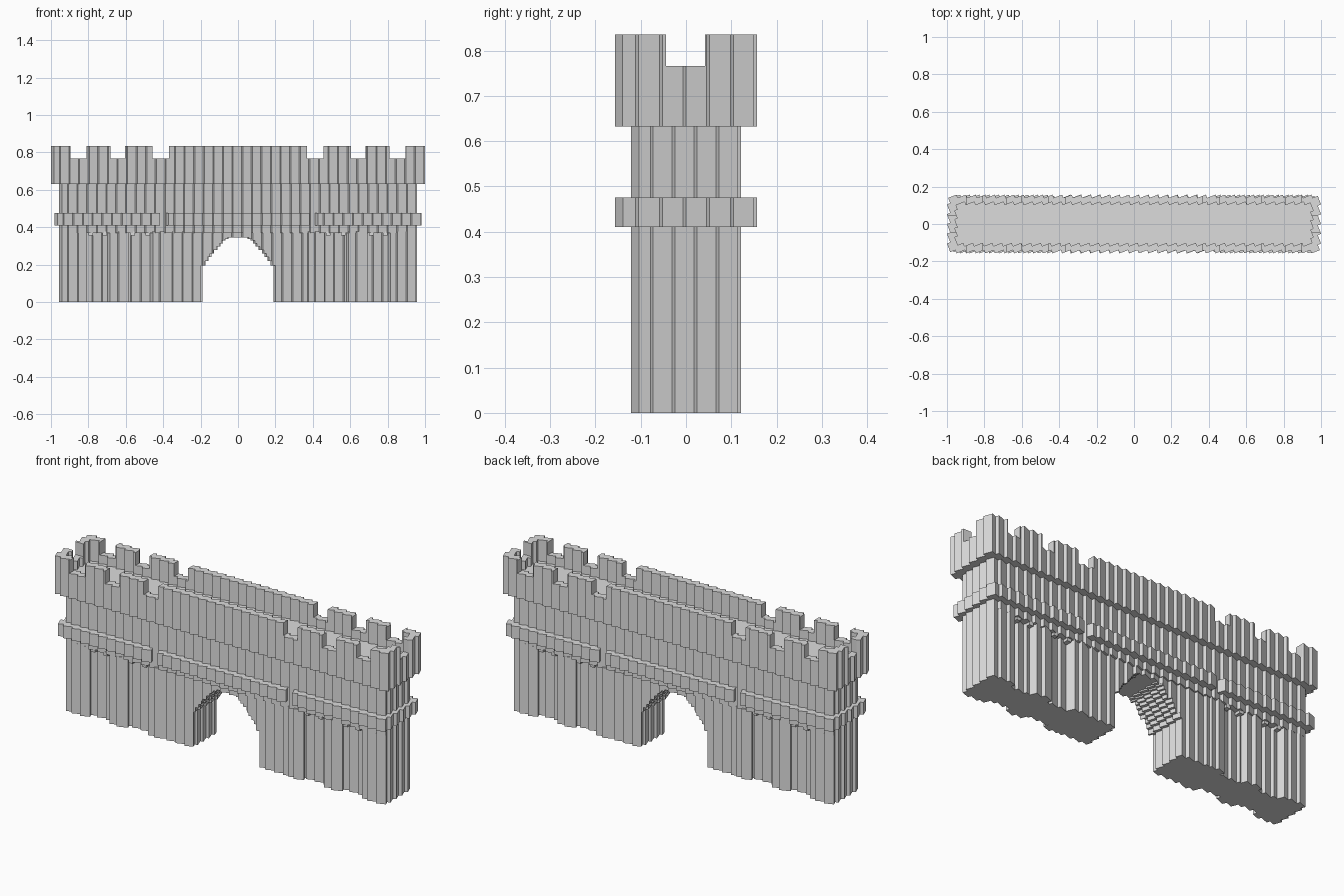
import bpy, bmesh, math

if "Cube" in bpy.data.objects:
    bpy.data.objects.remove(bpy.data.objects["Cube"])

stone = bpy.data.materials.new("stone_grey")
stone.diffuse_color = (0.72, 0.72, 0.72, 1)
stone.use_nodes = True
stone.node_tree.nodes["Principled BSDF"].inputs["Base Color"].default_value = stone.diffuse_color
TILT = math.radians(21)
PLANK = 0.0517


def prism(name, pts, z0, z1, along_y=False, shear=0.0):
    """Extrude a closed outline between two levels (upright, or along y with a sideways shear)."""
    bm = bmesh.new()
    def put(p, h, sh):
        return bm.verts.new((p[0] + sh, h, p[1]) if along_y else (p[0], p[1], h))
    lo = [put(p, z0, -shear) for p in pts]
    hi = [put(p, z1, shear) for p in pts]
    bm.faces.new(lo[::-1])
    bm.faces.new(hi)
    n = len(pts)
    for i in range(n):
        j = (i + 1) % n
        bm.faces.new((lo[i], lo[j], hi[j], hi[i]))
    if along_y:
        bmesh.ops.reverse_faces(bm, faces=bm.faces[:])
    me = bpy.data.meshes.new(name)
    bm.to_mesh(me)
    bm.free()
    me.materials.append(stone)
    ob = bpy.data.objects.new(name, me)
    bpy.context.collection.objects.link(ob)
    return ob


def outline(x0, x1, hy):
    """Rectangle whose sides are rows of slightly turned planks."""
    corners = [(x0, -hy), (x1, -hy), (x1, hy), (x0, hy)]
    c, s = math.cos(TILT), math.sin(TILT)
    pts = []
    for k in range(4):
        ax, ay = corners[k]
        bx, by = corners[(k + 1) % 4]
        length = math.hypot(bx - ax, by - ay)
        ux, uy = (bx - ax) / length, (by - ay) / length
        n = max(1, round(length / PLANK))
        p = length / n
        for i in range(n):
            for d, w in ((i * p, 0), (i * p + p * c * c, p * c * s)):
                if i or w:
                    pts.append((ax + ux * d - uy * w, ay + uy * d + ux * w))
    return pts


def wall(name, x0, x1, hy, z0, z1):
    return prism(name, outline(x0, x1, hy), z0, z1)


def box(name, x0, x1, y0, y1, z0, z1):
    return prism(name, [(x0, y0), (x1, y0), (x1, y1), (x0, y1)], z0, z1)


def cut(ob, cutter):
    m = ob.modifiers.new("cut", 'BOOLEAN')
    m.operation = 'DIFFERENCE'
    m.solver = 'EXACT'
    m.object = cutter
    bpy.context.view_layer.objects.active = ob
    bpy.ops.object.modifier_apply(modifier=m.name)


def remove(ob):
    bpy.data.objects.remove(ob, do_unlink=True)


# gate opening profile: straight jambs and a finely stepped arch
curve = [(0.198, 0.17), (0.165, 0.22), (0.135, 0.26), (0.10, 0.298), (0.075, 0.33), (0.04, 0.345)]
steps = []
for (xa, za), (xb, zb) in zip(curve, curve[1:]):
    for k in range(2):
        steps.append((xa + (xb - xa) * k / 2, za + (zb - za) * (k + 1) / 2))
right = [(0.198, -0.1)]
for i, (x, z) in enumerate(steps):
    if i:
        right.append((x, steps[i - 1][1]))
    right.append((x, z))
pts = right + [(-x, z) for x, z in right[::-1]]

# lower wall: recessed core, central bay, and the piers between niches
core = wall("lower_wall_core", -0.93, 0.93, 0.088, 0, 0.41)
bay = wall("gate_bay", -0.40, 0.40, 0.113, 0, 0.376)
for k in range(5):
    y = -0.12 + 0.048 * k
    gate = prism("gate_cutter", pts, y - 0.0004, y + 0.0484, along_y=True, shear=-0.008)
    for ob in (core, bay):
        cut(ob, gate)
    remove(gate)
for sx in (-1, 1):
    for name, a, b in (("corner_pier", 0.80, 0.958), ("middle_pier", 0.575, 0.70), ("gate_pier", 0.36, 0.47)):
        x0, x1 = sorted((sx * a, sx * b))
        wall(name, x0, x1, 0.121, 0, 0.376)
    # stepped niche heads
    for a, b in ((0.70, 0.725), (0.775, 0.80), (0.47, 0.495), (0.55, 0.575)):
        x0, x1 = sorted((sx * a, sx * b))
        box("niche_shoulder", x0, x1, -0.108, 0.108, 0.355, 0.376)
wall("niche_head_band", -0.958, 0.958, 0.121, 0.37, 0.415)

# projecting belt in three runs
wall("belt_centre", -0.39, 0.39, 0.157, 0.41, 0.476)
wall("belt_left", -0.982, -0.41, 0.157, 0.41, 0.476)
wall("belt_right", 0.41, 0.982, 0.157, 0.41, 0.476)

# middle wall, and parapet base with a sunken walkway
wall("middle_wall", -0.958, 0.958, 0.121, 0.41, 0.64)
base = wall("parapet_base", -1, 1, 0.157, 0.632, 0.766)
walk = wall("walkway_cutter", -0.958, 0.958, 0.118, 0.72, 0.9)
cut(base, walk)

# merlons: a ring of planks cut by the crenels
merlons = wall("merlons", -1, 1, 0.157, 0.766, 0.835)
cutters = [walk, box("end_cutter", -1.2, 1.2, -0.044, 0.042, 0.7, 0.9)]
for sx in (-1, 1):
    for a, b in ((0.37, 0.458), (0.605, 0.683), (0.81, 0.895)):
        x0, x1 = sorted((sx * a, sx * b))
        cutters.append(box("crenel_cutter", x0, x1, -0.3, 0.3, 0.7, 0.9))
for c in cutters:
    cut(merlons, c)
    remove(c)
